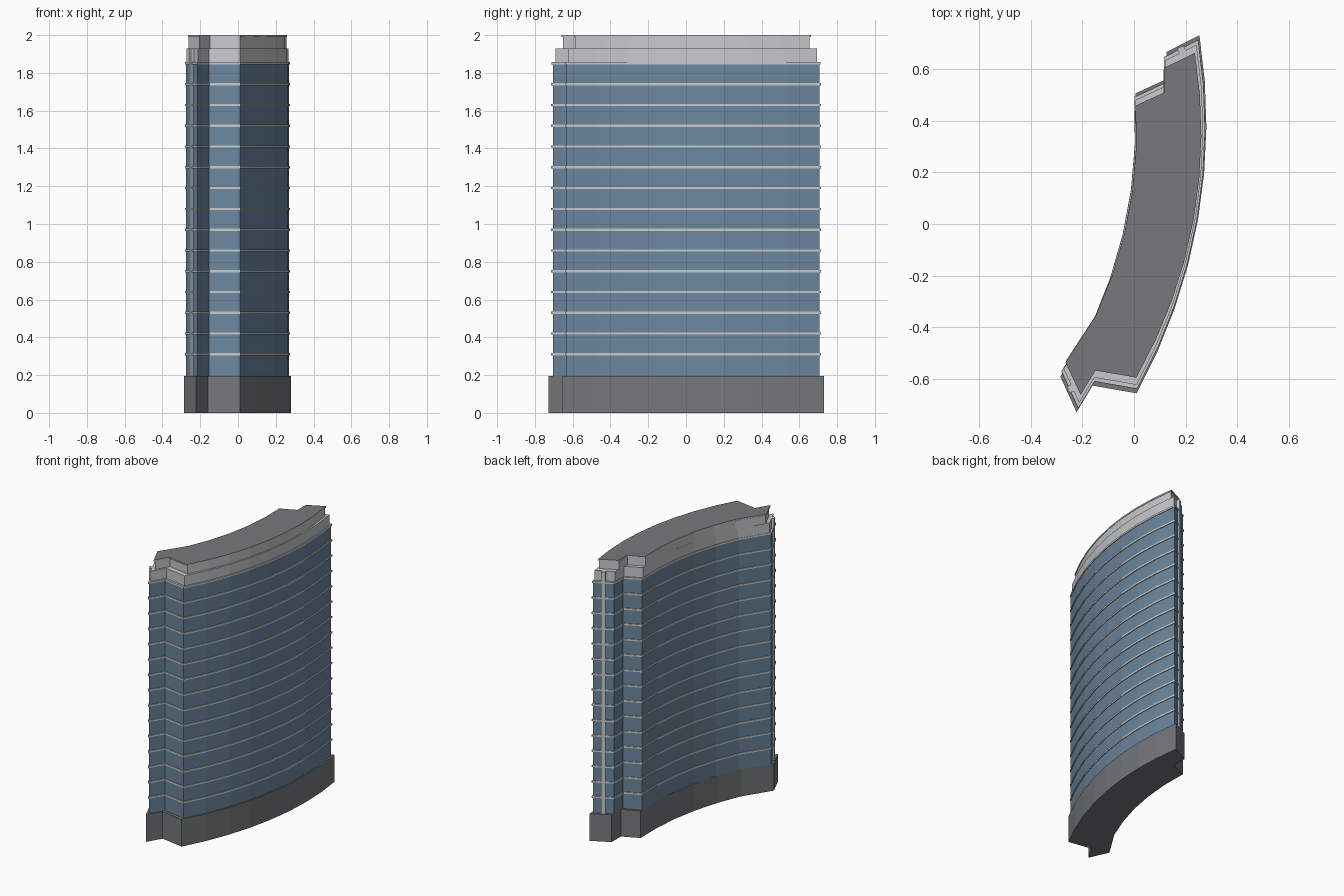
import bpy, bmesh, math
from mathutils import Vector

if "Cube" in bpy.data.objects:
    bpy.data.objects.remove(bpy.data.objects["Cube"])


def material(name, rgb):
    m = bpy.data.materials.new(name)
    m.diffuse_color = (*rgb, 1)
    m.use_nodes = True
    m.node_tree.nodes["Principled BSDF"].inputs["Base Color"].default_value = m.diffuse_color
    return m


GLASS = material("blue_glass", (0.15, 0.24, 0.34))
STONE = material("dark_grey", (0.18, 0.19, 0.195))
TRIM = material("light_grey", (0.58, 0.59, 0.60))


def arc(radius, x_max, a0, a1, n):
    # arc bulging towards +x, widest at y = 0.39
    pts = []
    for i in range(n + 1):
        a = math.radians(a0 + (a1 - a0) * i / n)
        pts.append(Vector((x_max - radius * (1 - math.cos(a)), 0.39 + radius * math.sin(a))))
    return pts


# Crescent footprint with stepped ends, counter-clockwise
TOP_END = [Vector((0.125, 0.665)), Vector((0.125, 0.56))]
BOTTOM_END = [Vector((-0.285, -0.59)), Vector((-0.222, -0.728)), Vector((-0.16, -0.625))]
FOOTPRINT = (arc(2.157, 0.28, -28.97, 9.07, 8) + TOP_END
             + arc(1.887, 0.01, 3.5, -24.5, 5) + BOTTOM_END)


def scaled(sx, sy):
    return [Vector((p.x * sx, p.y * sy)) for p in FOOTPRINT]


def offset(pts, d):
    # mitred outward offset
    out = []
    for i, p in enumerate(pts):
        e0 = (p - pts[i - 1]).normalized()
        e1 = (pts[(i + 1) % len(pts)] - p).normalized()
        n0, n1 = Vector((e0.y, -e0.x)), Vector((e1.y, -e1.x))
        out.append(p + (n0 + n1) * d / (1 + n0.dot(n1)))
    return out


def prism(name, pts, levels, mats, top_index=0):
    # one closed prism per (z0, z1) level
    bm = bmesh.new()
    for z0, z1 in levels:
        lo = [bm.verts.new((p.x, p.y, z0)) for p in pts]
        hi = [bm.verts.new((p.x, p.y, z1)) for p in pts]
        for i in range(len(pts)):
            j = (i + 1) % len(pts)
            bm.faces.new((lo[i], lo[j], hi[j], hi[i]))
        bm.faces.new(lo[::-1])
        bm.faces.new(hi).material_index = top_index
    me = bpy.data.meshes.new(name)
    bm.to_mesh(me)
    bm.free()
    for m in mats:
        me.materials.append(m)
    ob = bpy.data.objects.new(name, me)
    bpy.context.collection.objects.link(ob)
    return ob


# Podium and glass tower
tower = scaled(0.967, 0.967)
prism("podium", FOOTPRINT, [(0, 0.195)], [STONE])
prism("glass_tower", tower, [(0.195, 1.85)], [GLASS])

# Floor bands and the slab above the top floor
bands = [(0.304 + 0.11 * i, 0.316 + 0.11 * i) for i in range(14)]
prism("floor_bands", offset(tower, 0.005), bands, [TRIM])
prism("top_slab", offset(tower, 0.004), [(1.845, 1.858)], [TRIM])

# Stepped crown and dark roof
prism("lower_crown", scaled(0.955, 0.95), [(1.858, 1.93)], [TRIM])
prism("upper_crown", scaled(0.92, 0.895), [(1.93, 1.99)], [TRIM])
prism("roof_cap", scaled(0.93, 0.907), [(1.99, 2.0)], [TRIM, STONE], 1)

# Vertical fins in the middle of both projecting end faces
k = 0.967
ends = {"back_fin": (FOOTPRINT[8], FOOTPRINT[9]),
        "front_fin": (BOTTOM_END[0], BOTTOM_END[1])}
for name, (a, b) in ends.items():
    t = (b - a).normalized()
    n = Vector((t.y, -t.x))
    c = (a + b) * 0.5 * k
    w = t * 0.014
    quad = [c - w + n * 0.01, c + w + n * 0.01, c + w - n * 0.01, c - w - n * 0.01]
    prism(name, quad, [(0.195, 1.93)], [TRIM])
